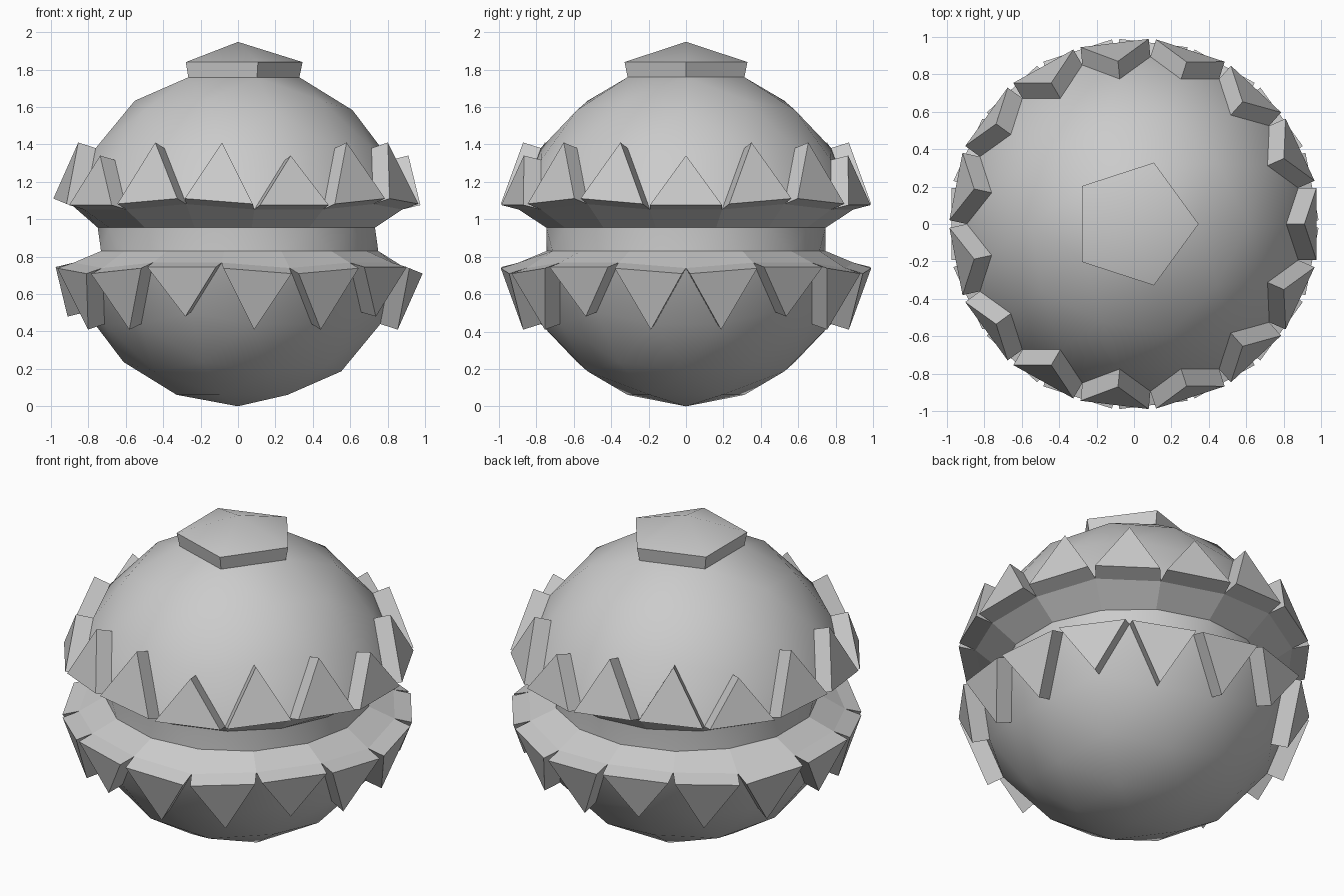
import bpy
from math import radians, atan2, cos, sin, sqrt
from mathutils import Vector

if "Cube" in bpy.data.objects:
    bpy.data.objects.remove(bpy.data.objects["Cube"])

R, CZ, DEPTH = 0.91, 0.91, 0.10


def polar(r, az, z):
    return Vector((r * cos(az), r * sin(az), z))


def third(a, b, i):
    return a.slerp(b, i / 3)


def build(name, faces, smooth_angle=None):
    """faces: list of (points, outward reference direction)"""
    verts, index, polys = [], {}, []
    for pts, ref in faces:
        n = (pts[1] - pts[0]).cross(pts[2] - pts[0])
        if n.dot(ref) < 0:
            pts = pts[::-1]
        poly = []
        for p in pts:
            key = tuple(round(c, 4) for c in p)
            if key not in index:
                index[key] = len(verts)
                verts.append((p.x, p.y, p.z + CZ))
            poly.append(index[key])
        polys.append(poly)
    me = bpy.data.meshes.new(name)
    me.from_pydata(verts, [], polys)
    ob = bpy.data.objects.new(name, me)
    bpy.context.collection.objects.link(ob)
    if smooth_angle:
        bpy.ops.object.select_all(action='DESELECT')
        ob.select_set(True)
        bpy.context.view_layer.objects.active = ob
        bpy.ops.object.shade_smooth_by_angle(angle=radians(smooth_angle))
    return ob


def mid(pts):
    return sum(pts, Vector()) / len(pts)


# Geodesic rings of one half (three steps per icosahedron edge)
h, w = 1 / sqrt(5), 2 / sqrt(5)
N = Vector((0, 0, 1))
U = [polar(w, radians(72 * k), h) for k in range(6)]
L = [polar(w, radians(72 * k + 36), -h) for k in range(5)]
rings = [[N], [], [], [], []]
for k in range(5):
    a, b, c = U[k], U[k + 1], L[k]
    rings[1].append(third(N, a, 1))
    rings[2] += [third(N, a, 2), (N + a + b).normalized()]
    rings[3] += [a, third(a, b, 1), third(a, b, 2)]
    rings[4] += [third(a, c, 1), (a + b + c).normalized(), third(b, c, 1)]


def half(prefix, s, groove_z, capped):
    r = [[p * R * s for p in ring] for ring in rings]

    # Smooth dome
    dome = []
    for i in range(3):
        lo, hi = r[i + 1], r[i]
        for k in range(5):
            for j in range(i + 1):
                p, q = lo[k * (i + 1) + j], lo[(k * (i + 1) + j + 1) % len(lo)]
                t = hi[(k * i + j) % len(hi)]
                if not (capped and i == 0):
                    dome.append([t, p, q])
                if j < i:
                    dome.append([t, q, hi[(k * i + j + 1) % len(hi)]])
    dome += [[r[3][m], r[4][m], r[3][(m + 1) % 15]] for m in range(15)]
    build(prefix + "_dome", [(f, mid(f)) for f in dome], 40)

    # Triangular teeth pushed out along their normals
    teeth = []
    for m in range(15):
        base = [r[3][m], r[4][m - 1], r[4][m]]
        c = mid(base)
        n = (base[1] - base[0]).cross(base[2] - base[0]).normalized()
        if n.dot(c) < 0:
            n = -n
        top = [p + n * DEPTH for p in base]
        teeth.append((top, n))
        for i in range(3):
            j = (i + 1) % 3
            side = [base[i], base[j], top[j], top[i]]
            teeth.append((side, mid(side) - mid(base + top)))
    build(prefix + "_teeth", teeth)

    # Sloped rim leading in to the groove
    inner = [polar(0.75, atan2(p.y, p.x), groove_z) for p in r[4]]
    build(prefix + "_rim", [
        ([r[4][m - 1], r[4][m], inner[m], inner[m - 1]], Vector((0, 0, -s)))
        for m in range(15)])
    return r[1], inner


ring1, top_in = half("upper", 1, 0.045, True)
_, bottom_in = half("lower", -1, -0.08, False)

# Groove band, joining the two offset 15-sided rings
az = lambda p: atan2(p.y, p.x) % radians(360)
both = sorted([(az(p), p) for p in top_in + bottom_in], key=lambda t: t[0])
pts = [p for _, p in both]
band = [[pts[i], pts[(i + 1) % 30], pts[(i + 2) % 30]] for i in range(30)]
build("groove_band", [(f, Vector((mid(f).x, mid(f).y, 0))) for f in band], 40)

# Pentagonal cap
rim = [polar(0.345, radians(72 * k), 0.93) for k in range(5)]
peak = Vector((0, 0, 1.038))
cap = []
for k in range(5):
    side = [ring1[k - 1], ring1[k], rim[k], rim[k - 1]]
    cap.append((side, Vector((mid(side).x, mid(side).y, 0))))
    cap.append(([peak, rim[k - 1], rim[k]], Vector((0, 0, 1))))
build("pentagon_cap", cap, 40)
